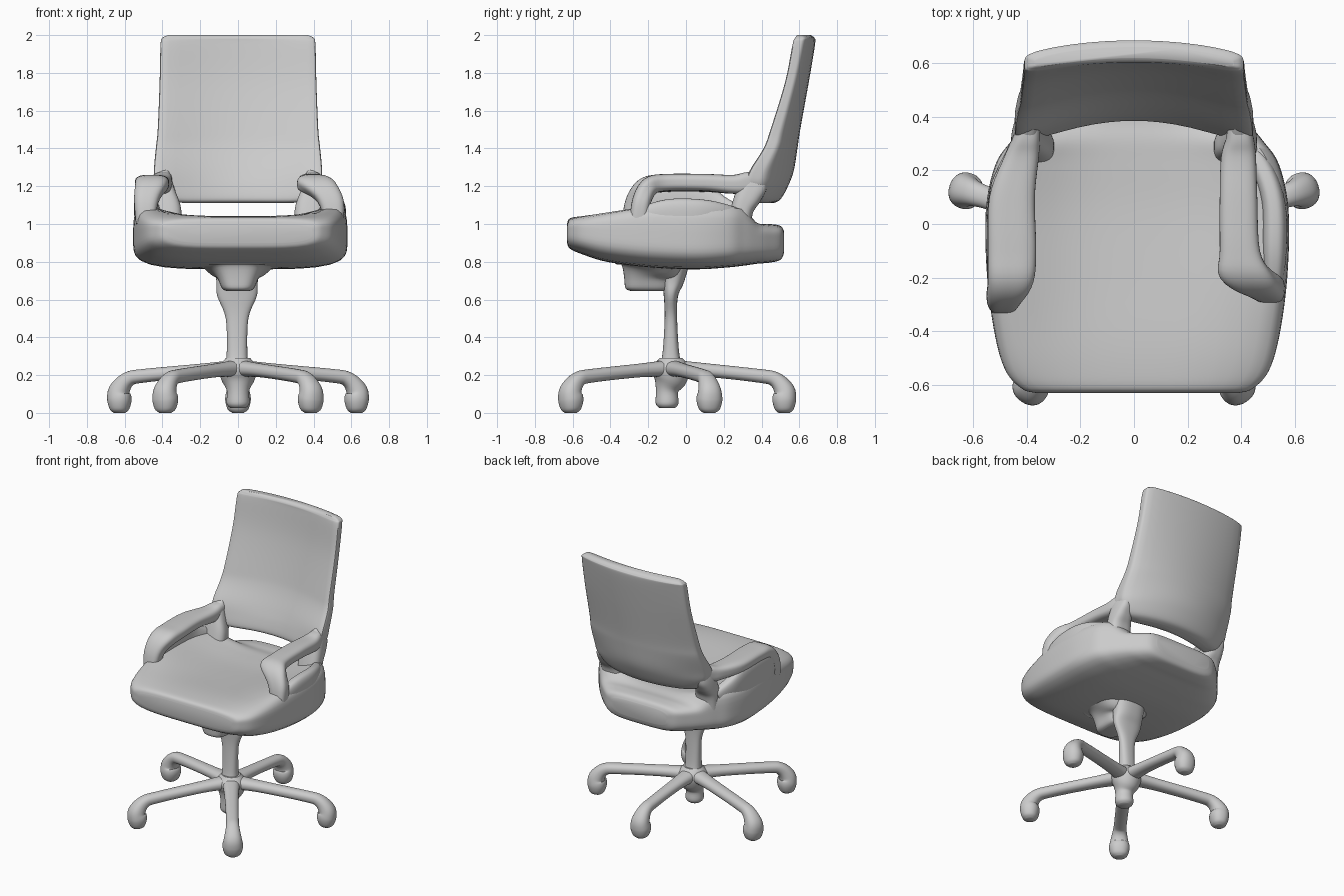
import bpy, bmesh
from math import sin, cos, pi, radians
from mathutils import Vector, Matrix

N = 48  # points around every section


def spline(stations, steps=5):
    """Catmull-Rom interpolation through tuples of numbers."""
    p = [Vector(s) for s in stations]
    p = [p[0]] + p + [p[-1]]
    out = []
    for a, b, c, d in zip(p, p[1:], p[2:], p[3:]):
        for k in range(steps):
            t = k / steps
            out.append(0.5 * (2 * b + (c - a) * t + (2 * a - 5 * b + 4 * c - d) * t * t
                              + (3 * b - a - 3 * c + d) * t ** 3))
    return out + [p[-1]]


def section(e):
    """Unit superellipse, evenly spread: e=1 is round, smaller is boxier."""
    out = []
    for i in range(N):
        c, s = cos(2 * pi * i / N), sin(2 * pi * i / N)
        r = (abs(c) ** (2 / e) + abs(s) ** (2 / e)) ** (-e / 2)
        out.append((r * c, r * s))
    return out


def loft(name, rings, matrix=None):
    bm = bmesh.new()
    vs = [[bm.verts.new(co) for co in r] for r in rings]
    for a, b in zip(vs, vs[1:]):
        for i in range(N):
            j = (i + 1) % N
            bm.faces.new((a[i], a[j], b[j], b[i]))
    bm.faces.new(vs[0])
    bm.faces.new(vs[-1])
    if matrix:
        bm.transform(matrix)
    bmesh.ops.recalc_face_normals(bm, faces=bm.faces)
    me = bpy.data.meshes.new(name)
    bm.to_mesh(me)
    bm.free()
    me.shade_smooth()
    me.set_sharp_from_angle(angle=radians(45))
    ob = bpy.data.objects.new(name, me)
    bpy.context.collection.objects.link(ob)
    return ob


def tube(name, stations, e=1.0, matrix=None):
    """Sweep along (x, y, z, half width, half thickness)."""
    st = spline(stations)
    side = Vector((1, 0, 0))
    rings = []
    for k, s in enumerate(st):
        t = Vector(st[min(k + 1, len(st) - 1)][:3]) - Vector(st[max(k - 1, 0)][:3])
        n = t.cross(side).normalized()
        c = Vector(s[:3])
        rings.append([c + side * u * s[3] + n * v * s[4] for u, v in section(e)])
    return loft(name, rings, matrix)


# Seat: y, half width, bottom z, top z, raised rim
rings = []
for y, w, lo, hi, rim in spline([
        (-0.63, 0.38, 0.90, 1.00, 0.0), (-0.615, 0.43, 0.87, 1.03, 0.0),
        (-0.55, 0.49, 0.84, 1.04, 0.02), (-0.42, 0.53, 0.80, 1.04, 0.07),
        (-0.20, 0.56, 0.77, 1.025, 0.16), (0.05, 0.565, 0.76, 1.01, 0.19),
        (0.22, 0.53, 0.77, 1.01, 0.18), (0.31, 0.47, 0.78, 1.01, 0.15),
        (0.38, 0.41, 0.79, 1.00, 0.03), (0.44, 0.35, 0.795, 1.00, 0.0),
        (0.50, 0.28, 0.81, 0.99, 0.0), (0.52, 0.22, 0.85, 0.96, 0.0)]):
    mid = lo + 0.62 * (hi - lo)
    ring = []
    for u, v in section(0.5):
        z = mid + v * ((hi - mid) + rim * abs(u) ** 3) if v > 0 else mid + v * (mid - lo)
        ring.append((0.012 + u * w, y, z))
    rings.append(ring)
loft("seat", rings)

# Backrest: z, half width, front y, back y, forward wrap of the sides
rings = []
for z, w, yf, yb, wrap in spline([
        (1.11, 0.28, 0.41, 0.46, 0.05), (1.13, 0.37, 0.385, 0.50, 0.08),
        (1.20, 0.435, 0.40, 0.54, 0.11), (1.28, 0.445, 0.43, 0.57, 0.12),
        (1.40, 0.435, 0.48, 0.59, 0.09), (1.50, 0.425, 0.51, 0.605, 0.08),
        (1.75, 0.415, 0.57, 0.65, 0.06), (1.95, 0.41, 0.60, 0.683, 0.05),
        (1.985, 0.40, 0.605, 0.68, 0.04), (2.0, 0.37, 0.62, 0.66, 0.04)]):
    rings.append([(u * w, (yf + yb) / 2 + v * (yb - yf) / 2 - wrap * u * u, z)
                  for u, v in section(0.35)])
loft("backrest", rings)

# Supports joining backrest to seat
for name, s in (("left", -1), ("right", 1)):
    tube(name + "_back_support", [
        (s * 0.38, 0.27, 0.93, 0.08, 0.07), (s * 0.38, 0.295, 1.07, 0.08, 0.06),
        (s * 0.39, 0.33, 1.15, 0.065, 0.07), (s * 0.395, 0.365, 1.22, 0.045, 0.07),
        (s * 0.385, 0.41, 1.29, 0.02, 0.025)], 0.7)

# Armrests: the right one sits further inward
tube("left_armrest", [
    (-0.49, -0.29, 1.00, 0.05, 0.05), (-0.485, -0.27, 1.12, 0.065, 0.05),
    (-0.46, -0.21, 1.20, 0.085, 0.05), (-0.455, -0.10, 1.215, 0.09, 0.045),
    (-0.455, 0.10, 1.215, 0.085, 0.045), (-0.42, 0.25, 1.21, 0.065, 0.05),
    (-0.40, 0.33, 1.22, 0.05, 0.055), (-0.385, 0.42, 1.24, 0.035, 0.04)], 0.65)
tube("right_armrest", [
    (0.51, -0.25, 1.00, 0.05, 0.05), (0.49, -0.235, 1.12, 0.07, 0.05),
    (0.42, -0.19, 1.20, 0.10, 0.05), (0.395, -0.10, 1.22, 0.075, 0.045),
    (0.39, 0.10, 1.22, 0.07, 0.045), (0.39, 0.25, 1.21, 0.065, 0.05),
    (0.395, 0.33, 1.22, 0.05, 0.055), (0.385, 0.42, 1.24, 0.035, 0.04)], 0.65)

# Side walls below the armrests
tube("left_side_wall", [
    (-0.495, -0.27, 1.06, 0.04, 0.09), (-0.50, -0.2, 1.08, 0.047, 0.13),
    (-0.50, 0.05, 1.08, 0.047, 0.13), (-0.475, 0.17, 1.04, 0.045, 0.11),
    (-0.43, 0.28, 1.01, 0.04, 0.08)], 0.6)
tube("right_side_wall", [
    (0.52, -0.26, 1.02, 0.03, 0.06), (0.525, -0.1, 1.04, 0.045, 0.09),
    (0.52, 0.08, 1.04, 0.045, 0.09), (0.47, 0.22, 1.02, 0.045, 0.08),
    (0.42, 0.3, 1.01, 0.03, 0.06)], 0.7)

# Tilt mechanism under the seat
tube("tilt_mechanism", [
    (0, -0.20, 0.645, 0.06, 0.09), (0, -0.20, 0.66, 0.085, 0.12),
    (0, -0.20, 0.72, 0.115, 0.13), (0, -0.19, 0.77, 0.18, 0.17),
    (0, -0.19, 0.81, 0.26, 0.19)], 0.65)

# Column, flattened and wider near the top
tube("column", [
    (-0.005, -0.08, 0.22, 0.07, 0.07), (-0.005, -0.08, 0.31, 0.055, 0.045),
    (-0.005, -0.08, 0.50, 0.06, 0.033), (-0.005, -0.08, 0.62, 0.105, 0.038),
    (-0.005, -0.07, 0.70, 0.11, 0.06), (0, -0.06, 0.80, 0.12, 0.08)], 0.8)

# Hub with its tapered underside
tube("base_hub", [
    (0, -0.10, 0.025, 0.04, 0.04), (0, -0.10, 0.05, 0.06, 0.06),
    (0, -0.10, 0.12, 0.06, 0.06), (0, -0.085, 0.18, 0.09, 0.09),
    (0, -0.08, 0.24, 0.10, 0.10), (0, -0.08, 0.29, 0.065, 0.06)])

# Five legs, each ending in a caster foot
for i, r in enumerate((0.60, 0.66, 0.655, 0.655, 0.66)):
    m = Matrix.Translation((0, -0.08, 0)) @ Matrix.Rotation(radians(72 * i), 4, 'Z')
    tube("base_leg_%d" % (i + 1), [
        (0, 0.02, 0.235, 0.06, 0.045), (0, 0.20, 0.225, 0.047, 0.036),
        (0, r - 0.14, 0.197, 0.042, 0.036), (0, r - 0.05, 0.178, 0.045, 0.04),
        (0, r, 0.12, 0.06, 0.055), (0, r, 0.07, 0.068, 0.063),
        (0, r, 0.02, 0.055, 0.05), (0, r, 0.0, 0.03, 0.03)], 0.9, m)
